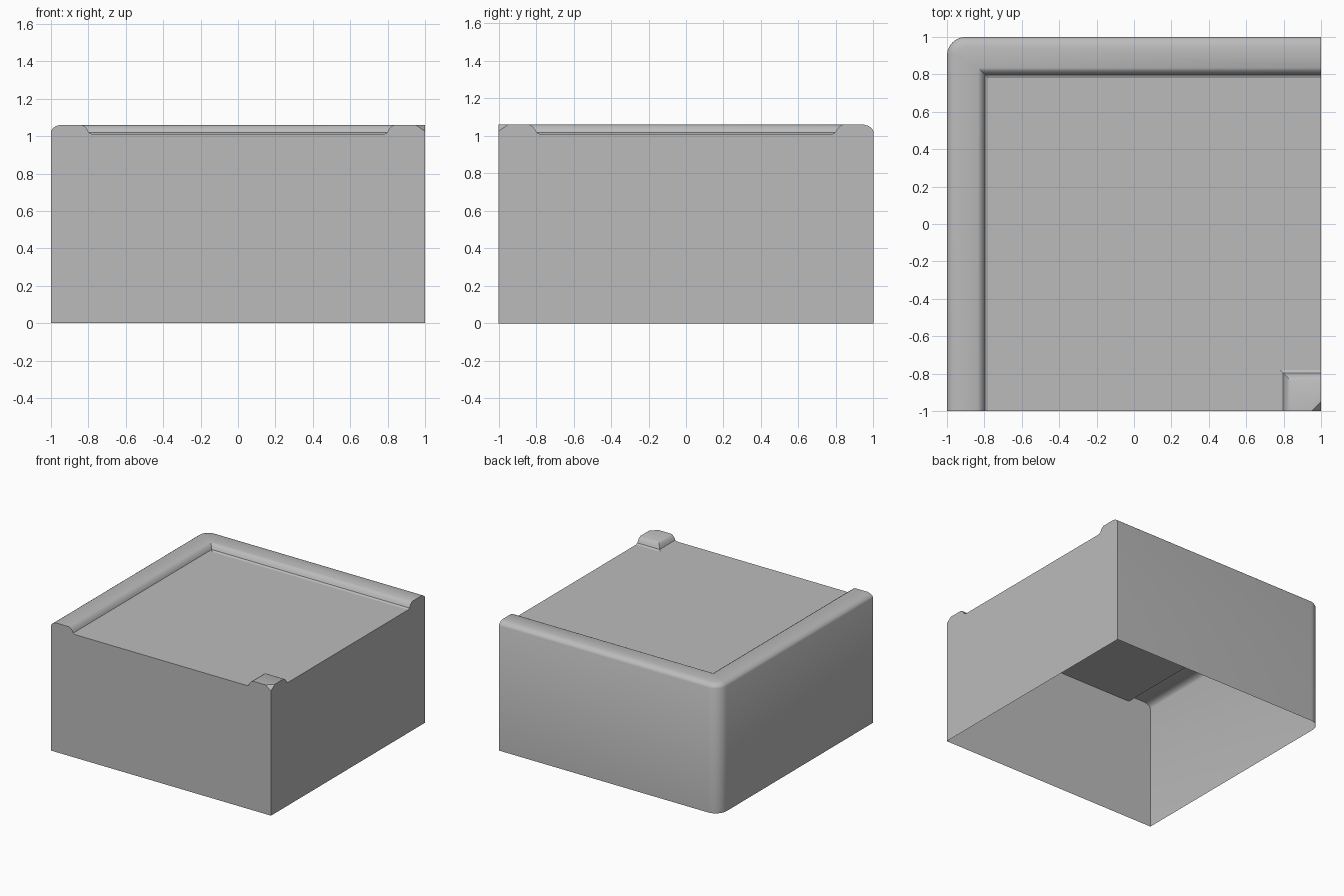
import bpy
import bmesh
from math import sin, cos, pi

cube = bpy.data.objects.get("Cube")
if cube:
    bpy.data.objects.remove(cube, do_unlink=True)

GREY = (0.5, 0.5, 0.5)
TOP, FLOOR, EDGE = 1.06, 1.01, 1.025   # heights: rim top, floor, outer shoulder
INNER, CUT, RADIUS = 0.22, 0.05, 0.1   # inset of floor, corner cut, corner radius

# Cross-section as (inset from the outer face, height)
shoulder = [(0, EDGE), (0.008, 1.04), (0.025, 1.053), (CUT, TOP)]
slope = [(0.165, TOP), (0.18, 1.052), (0.195, 1.035), (0.203, 1.018), (INNER, FLOOR)]
rim_profile = [(0, 0)] + shoulder + slope

material = bpy.data.materials.new("plain_grey")
material.use_nodes = True
material.diffuse_color = (*GREY, 1)
material.node_tree.nodes["Principled BSDF"].inputs["Base Color"].default_value = (*GREY, 1)


def make_object(name, rings=None, faces=()):
    """Skin consecutive rings of points and add single flat faces."""
    bm = bmesh.new()
    if rings:
        rows = [[bm.verts.new(p) for p in ring] for ring in rings]
        for a, b in zip(rows, rows[1:]):
            for j in range(len(a) - 1):
                bm.faces.new((a[j], a[j + 1], b[j + 1], b[j]))
    for face in faces:
        bm.faces.new([bm.verts.new(p) for p in face])
    bmesh.ops.remove_doubles(bm, verts=bm.verts, dist=0.0001)
    mesh = bpy.data.meshes.new(name)
    bm.to_mesh(mesh)
    bm.free()
    mesh.materials.append(material)
    obj = bpy.data.objects.new(name, mesh)
    bpy.context.collection.objects.link(obj)
    bpy.ops.object.select_all(action="DESELECT")
    obj.select_set(True)
    bpy.context.view_layer.objects.active = obj
    bpy.ops.object.shade_smooth_by_angle(angle=pi / 6)
    return obj


# Raised rim with its outer walls, turning a rounded corner
def corner_ring(angle):
    ring = []
    for d, z in rim_profile:
        r = max(RADIUS - d, 0)
        c = max(RADIUS, d)
        ring.append((-1 + c - r * cos(angle), 1 - c + r * sin(angle), z))
    return ring


steps = 8
rings = [[(-1 + d, -1, z) for d, z in rim_profile]]
rings += [corner_ring(pi / 2 * i / steps) for i in range(steps + 1)]
rings += [[(1, 1 - d, z) for d, z in rim_profile]]
make_object("rim_and_outer_walls", rings)

# Flat sunken floor, notched around the corner bump
n = 1 - INNER
make_object("floor", faces=[[(x, y, FLOOR) for x, y in
            ((-n, -1), (n, -1), (n, -n), (1, -n), (1, n), (-n, n))]])

# Small raised corner bump with a clipped outer tip
rise = slope[::-1]
rings = [[(1 - d, -1, z) for d, z in rise],
         [(1 - d, -1 + d, z) for d, z in rise],
         [(1, -1 + d, z) for d, z in rise]]
t, k = 1 - slope[0][0], 1 - CUT
cap = [(x, y, TOP) for x, y in ((t, -1), (k, -1), (1, -k), (1, -t), (t, -t))]
tip = [(k, -1, TOP), (1, -1, EDGE), (1, -k, TOP)]
make_object("corner_bump", rings, [cap, tip])

# Two flat cut walls closing the open sides
outline = [(-1, 0), (1, 0), (1, EDGE), (k, TOP)]
outline += [(1 - d, z) for d, z in slope]
outline += [(-1 + d, z) for d, z in (shoulder + slope)[::-1]]
make_object("front_wall", faces=[[(u, -1, z) for u, z in outline]])
make_object("side_wall", faces=[[(1, -u, z) for u, z in outline[::-1]]])
